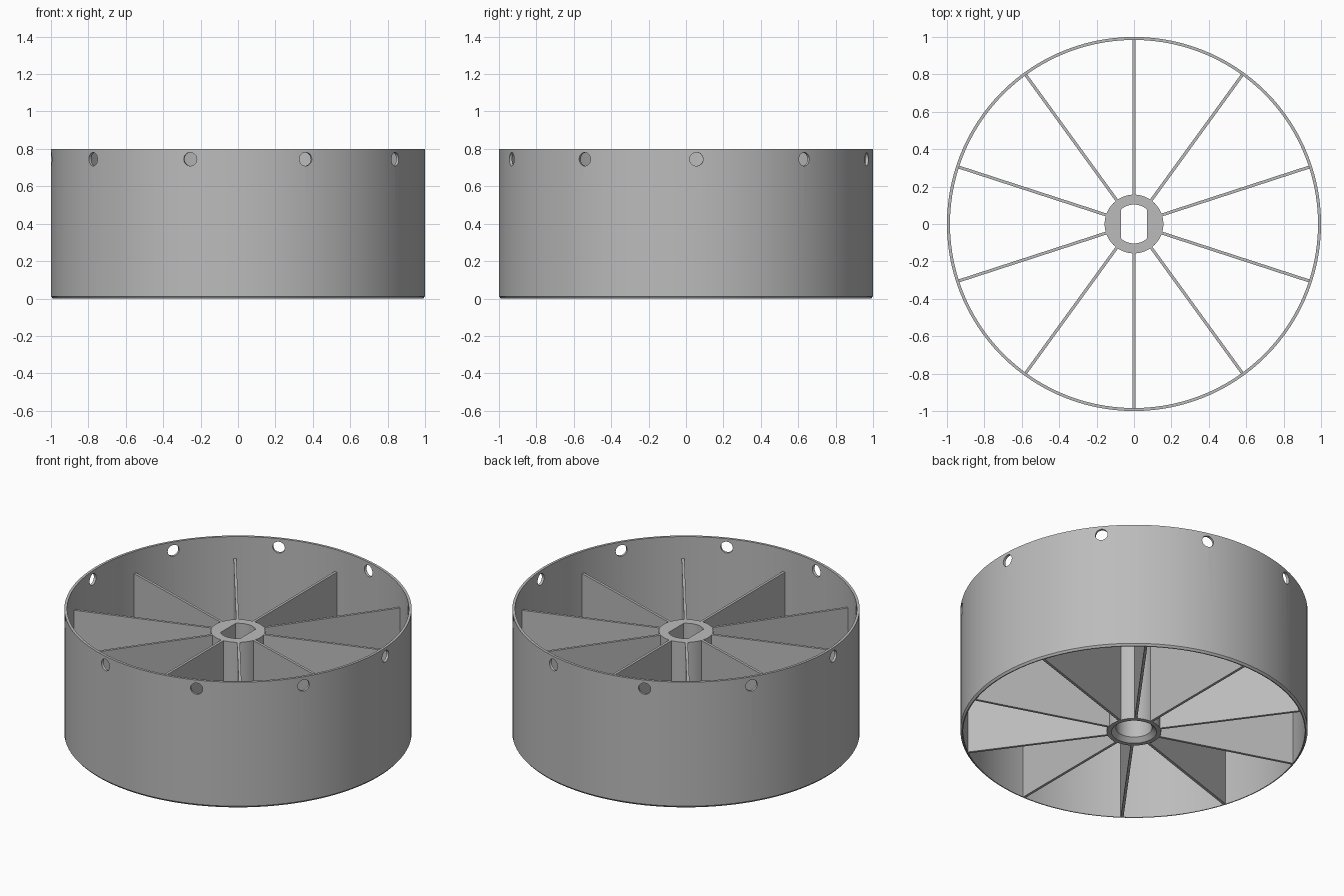
import bpy, bmesh
from math import cos, sin, radians, pi, sqrt, asin
from mathutils import Matrix

cube = bpy.data.objects.get("Cube")
if cube:
    bpy.data.objects.remove(cube, do_unlink=True)

RIM_R, RIM_IN, HEIGHT = 1.0, 0.984, 0.8
HUB_R, HUB_TOP = 0.157, 0.66
BORE_R, FLAT_X = 0.104, 0.07
COUNT = 10

grey = bpy.data.materials.new("plain_grey")
grey.use_nodes = True
colour = (0.5, 0.5, 0.5, 1)
grey.diffuse_color = colour
grey.node_tree.nodes["Principled BSDF"].inputs["Base Color"].default_value = colour


def finish(name, bm):
    bmesh.ops.remove_doubles(bm, verts=bm.verts, dist=1e-5)
    bmesh.ops.recalc_face_normals(bm, faces=bm.faces)
    mesh = bpy.data.meshes.new(name)
    bm.to_mesh(mesh)
    bm.free()
    mesh.materials.append(grey)
    obj = bpy.data.objects.new(name, mesh)
    bpy.context.collection.objects.link(obj)
    return obj


def lathe(name, profile, steps, closed=True):
    """Spin (radius, z) points around the z axis."""
    bm = bmesh.new()
    verts = [bm.verts.new((r, 0, z)) for r, z in profile]
    pairs = list(zip(verts, verts[1:]))
    if closed:
        pairs.append((verts[-1], verts[0]))
    edges = [bm.edges.new(p) for p in pairs]
    bmesh.ops.spin(bm, geom=verts + edges, axis=(0, 0, 1), cent=(0, 0, 0),
                   angle=2 * pi, steps=steps, use_merge=True)
    return finish(name, bm)


def activate(obj):
    bpy.ops.object.select_all(action='DESELECT')
    obj.select_set(True)
    bpy.context.view_layer.objects.active = obj


def cut(obj, cutter):
    cutter.hide_render = True
    mod = obj.modifiers.new("cut", 'BOOLEAN')
    mod.operation, mod.solver, mod.object = 'DIFFERENCE', 'EXACT', cutter
    activate(obj)
    bpy.ops.object.modifier_apply(modifier=mod.name)
    bpy.data.objects.remove(cutter, do_unlink=True)


def smooth(obj):
    activate(obj)
    bpy.ops.object.shade_smooth_by_angle(angle=radians(30))


# Outer drum with a small chamfer under its outer edge
drum = lathe("drum_wall", [(RIM_IN, 0), (RIM_R - 0.01, 0), (RIM_R, 0.012),
                           (RIM_R, HEIGHT), (RIM_IN, HEIGHT)], 120)

# Ring of round holes near the top edge
bm = bmesh.new()
for i in range(COUNT):
    angle = radians(3.2 + 360 / COUNT * i)
    place = (Matrix.Rotation(angle, 4, 'Z') @ Matrix.Translation((RIM_R, 0, 0.745))
             @ Matrix.Rotation(pi / 2, 4, 'Y'))
    bmesh.ops.create_cone(bm, cap_ends=True, segments=32, radius1=0.036,
                          radius2=0.036, depth=0.2, matrix=place)
cut(drum, finish("hole_cutter", bm))
smooth(drum)

# Hub: a solid post, bored round below and with two flats above
hub = lathe("hub", [(0, 0), (HUB_R, 0), (HUB_R, HUB_TOP), (0, HUB_TOP)], 64, False)
cut(hub, lathe("round_cutter", [(0, -0.02), (0.15, -0.02), (BORE_R, 0.026),
                                (BORE_R, 0.3), (0, 0.3)], 64, False))

bm = bmesh.new()
half = asin(FLAT_X / BORE_R)
arc = [-half + 2 * half * i / 16 for i in range(17)]
outline = [(BORE_R * sin(a), BORE_R * cos(a)) for a in arc]
outline += [(-x, -y) for x, y in outline]
base = bm.faces.new([bm.verts.new((x, y, 0.2)) for x, y in outline])
top = bmesh.ops.extrude_face_region(bm, geom=[base])["geom"]
bmesh.ops.translate(bm, vec=(0, 0, 0.6),
                    verts=[v for v in top if isinstance(v, bmesh.types.BMVert)])
cut(hub, finish("keyed_cutter", bm))
smooth(hub)

# Thin radial vanes from hub to drum
inner, outer = HUB_R - 0.004, RIM_IN + 0.004
for i in range(COUNT):
    bm = bmesh.new()
    place = (Matrix.Rotation(radians(90 + 360 / COUNT * i), 4, 'Z')
             @ Matrix.Translation(((inner + outer) / 2, 0, HUB_TOP / 2))
             @ Matrix.Diagonal((outer - inner, 0.016, HUB_TOP, 1)))
    bmesh.ops.create_cube(bm, size=1, matrix=place)
    finish(f"vane_{i + 1}", bm)
